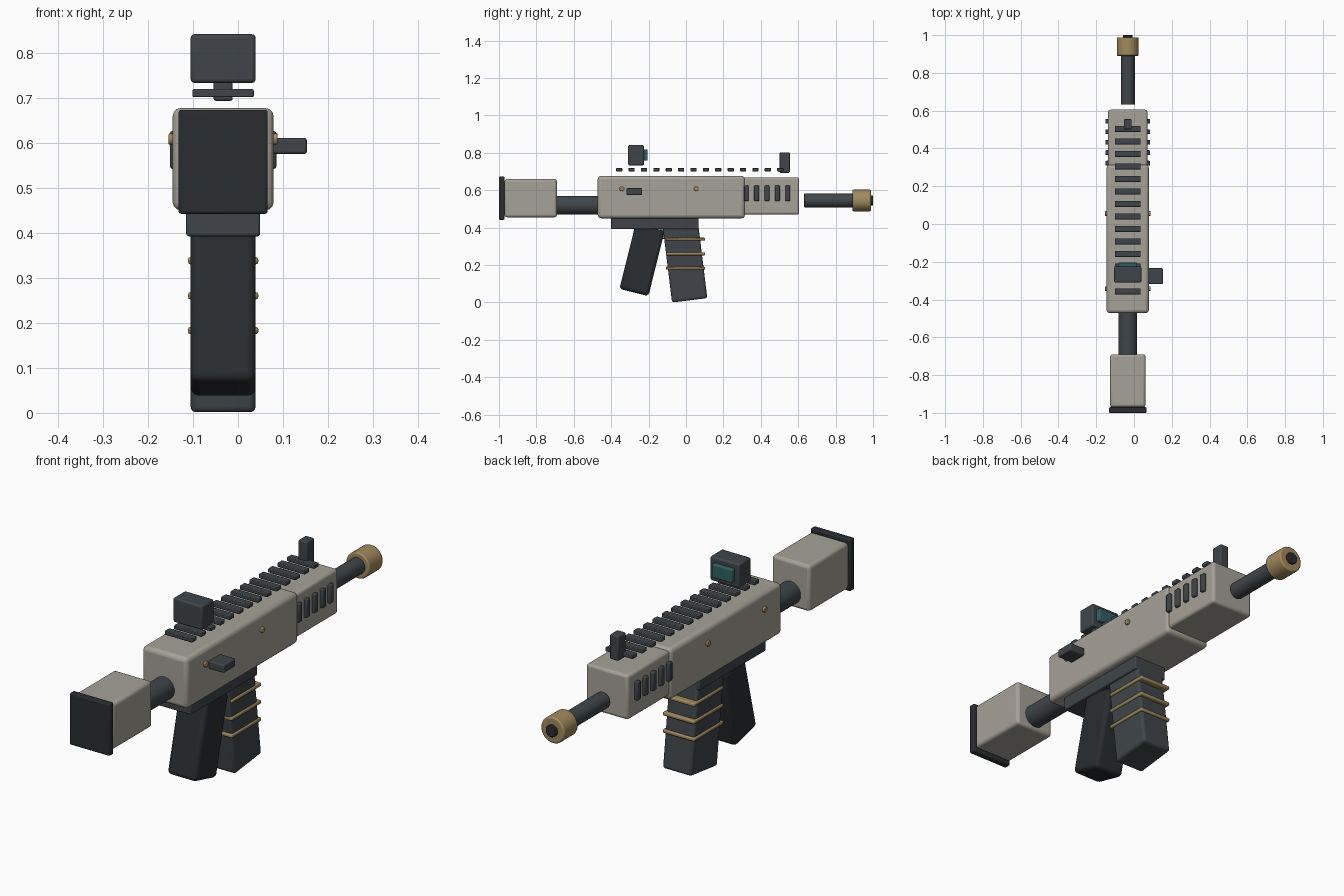
import bpy, math

if "Cube" in bpy.data.objects:
    bpy.data.objects.remove(bpy.data.objects["Cube"])

CX = -0.033  # weapon centre line


def material(name, r, g, b):
    m = bpy.data.materials.new(name)
    m.diffuse_color = (r, g, b, 1)
    m.use_nodes = True
    m.node_tree.nodes["Principled BSDF"].inputs["Base Color"].default_value = m.diffuse_color
    return m


SHELL = material("shell", 0.38, 0.36, 0.31)
STEEL = material("steel", 0.05, 0.06, 0.068)
BLACK = material("black", 0.022, 0.026, 0.029)
BRASS = material("brass", 0.36, 0.25, 0.11)
GLASS = material("glass", 0.03, 0.12, 0.13)


def finish(o, name, mat, bevel, segments):
    o.name = name
    o.data.materials.append(mat)
    if bevel:
        b = o.modifiers.new("bevel", 'BEVEL')
        b.width = bevel
        b.segments = segments
        b.limit_method = 'ANGLE'
    bpy.ops.object.shade_smooth_by_angle(angle=math.radians(35))
    return o


def box(name, mat, x, y, z, bevel=0.006, tilt=0, segments=3):
    """Box from (min, max) ranges, tilted about x round its centre."""
    mid = [(a + b) / 2 for a, b in (x, y, z)]
    bpy.ops.mesh.primitive_cube_add(size=1, location=mid)
    o = bpy.context.object
    o.scale = [b - a for a, b in (x, y, z)]
    bpy.ops.object.transform_apply(location=False, rotation=False, scale=True)
    o.rotation_euler.x = math.radians(tilt)
    return finish(o, name, mat, bevel, segments)


def wide(w):
    return (CX - w / 2, CX + w / 2)


def tube(name, mat, r, y, z, bevel=0.004):
    bpy.ops.mesh.primitive_cylinder_add(
        vertices=32, radius=r, depth=y[1] - y[0],
        location=(CX, (y[0] + y[1]) / 2, z), rotation=(math.pi / 2, 0, 0))
    return finish(bpy.context.object, name, mat, bevel, 2)


# Stock
box("butt_pad", BLACK, wide(0.198), (-1.0, -0.97), (0.442, 0.673), 0.006)
box("stock", SHELL, wide(0.188), (-0.97, -0.69), (0.455, 0.661), 0.014)
tube("buffer_tube", STEEL, 0.05, (-0.70, -0.46), 0.52)

# Receiver and handguard
box("receiver", SHELL, wide(0.224), (-0.472, 0.315), (0.450, 0.677), 0.018)
box("handguard", SHELL, wide(0.208), (0.305, 0.605), (0.470, 0.669), 0.012)
box("lower_receiver", STEEL, wide(0.164), (-0.40, 0.067), (0.392, 0.456), 0.006)

# Barrel and muzzle
tube("barrel", STEEL, 0.037, (0.632, 0.90), 0.545, 0.002)
tube("muzzle", BRASS, 0.058, (0.89, 0.988), 0.545, 0.006)
tube("bore", BLACK, 0.026, (0.97, 1.0), 0.545, 0.002)

# Top rail teeth
for i in range(14):
    y = -0.357 + i * 0.0662
    box(f"rail_tooth_{i}", STEEL, wide(0.136), (y - 0.0165, y + 0.0165),
        (0.701, 0.719), 0.003, segments=2)

# Sights
box("optic", STEEL, wide(0.144), (-0.31, -0.224), (0.733, 0.841), 0.008)
box("optic_lens", GLASS, wide(0.10), (-0.235, -0.205), (0.758, 0.818), 0.005)
box("front_sight", STEEL, wide(0.042), (0.501, 0.555), (0.693, 0.803), 0.005)

# Handguard vents on both sides
for side in (-1, 1):
    for i in range(5):
        y = 0.322 + i * 0.0555
        x = CX + side * 0.106
        box(f"vent_{side}_{i}", STEEL, (x - 0.012, x + 0.012),
            (y - 0.013, y + 0.013), (0.542, 0.626), 0.005, segments=2)

# Through pins
for i, y in enumerate((-0.343, 0.055)):
    bpy.ops.mesh.primitive_cylinder_add(
        vertices=16, radius=0.013, depth=0.242,
        location=(CX, y, 0.608), rotation=(0, math.pi / 2, 0))
    finish(bpy.context.object, f"pin_{i}", BRASS, 0.003, 2)

# Charging handle
box("charging_handle", STEEL, (0.06, 0.153), (-0.318, -0.234), (0.575, 0.611), 0.006)

# Grip, trigger, magazine and its bands
box("grip", BLACK, wide(0.144), (-0.315, -0.155), (0.048, 0.408), 0.018, tilt=-14)
box("trigger", BRASS, wide(0.03), (-0.135, -0.105), (0.34, 0.41), 0.005)
box("magazine", STEEL, wide(0.144), (-0.101, 0.089), (0.010, 0.431), 0.012, tilt=7)
for i, z in enumerate((0.183, 0.26, 0.338)):
    box(f"magazine_band_{i}", BRASS, wide(0.156), (-0.108, 0.102),
        (z - 0.008, z + 0.008), 0.005, segments=2)
